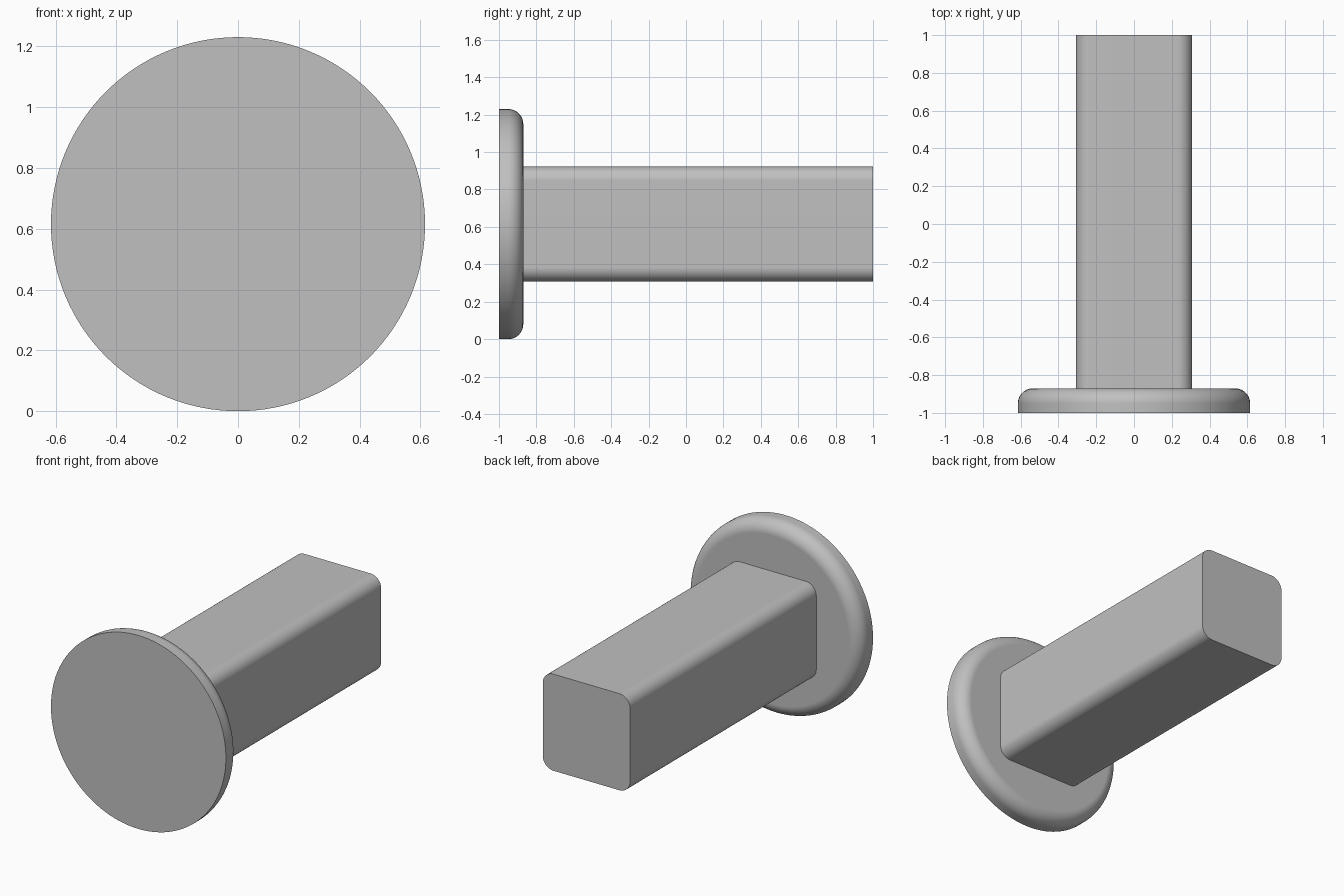
import bpy, bmesh, math
from mathutils import Matrix, Vector

cube = bpy.data.objects.get("Cube")
if cube:
    bpy.data.objects.remove(cube, do_unlink=True)

RADIUS = 0.615          # disc radius, also the height of the axis
FRONT, STEP, BACK = -1.0, -0.87, 1.0
HALF = 0.307            # half width of the bar

grey = bpy.data.materials.new("plain grey")
grey.use_nodes = True
colour = (0.53, 0.53, 0.53, 1)
grey.diffuse_color = colour
grey.node_tree.nodes["Principled BSDF"].inputs["Base Color"].default_value = colour


def finish(bm, name):
    """Turn the bmesh into a smooth-shaded object with crisp flat faces."""
    bmesh.ops.recalc_face_normals(bm, faces=bm.faces[:])
    mesh = bpy.data.meshes.new(name)
    bm.to_mesh(mesh)
    bm.free()
    obj = bpy.data.objects.new(name, mesh)
    bpy.context.collection.objects.link(obj)
    mesh.materials.append(grey)
    bpy.ops.object.select_all(action="DESELECT")
    obj.select_set(True)
    bpy.context.view_layer.objects.active = obj
    bpy.ops.object.shade_smooth_by_angle(angle=math.radians(30))
    normals = obj.modifiers.new("flat caps", "WEIGHTED_NORMAL")
    normals.keep_sharp = True
    return obj


def bevel(bm, edges, size, segments):
    bmesh.ops.bevel(bm, geom=edges, offset=size, offset_type="OFFSET",
                    segments=segments, profile=0.5, affect="EDGES")


# Round head with a sharp front rim and a rounded rear rim
bm = bmesh.new()
place = Matrix.Translation((0, (FRONT + STEP) / 2, RADIUS)) @ Matrix.Rotation(math.pi / 2, 4, "X")
bmesh.ops.create_cone(bm, cap_ends=True, segments=128, radius1=RADIUS, radius2=RADIUS,
                      depth=STEP - FRONT, matrix=place)
rear_rim = [e for e in bm.edges if all(v.co.y > STEP - 0.01 for v in e.verts)]
bevel(bm, rear_rim, 0.08, 10)
finish(bm, "round_head")

# Square bar with rounded long edges, ending in a flat back
bm = bmesh.new()
size = Vector((2 * HALF, BACK - STEP, 2 * HALF))
place = Matrix.Translation((0, (STEP + BACK) / 2, RADIUS)) @ Matrix.Diagonal(size).to_4x4()
bmesh.ops.create_cube(bm, size=1, matrix=place)
long_edges = [e for e in bm.edges if abs(e.verts[0].co.y - e.verts[1].co.y) > 1]
bevel(bm, long_edges, 0.075, 10)
finish(bm, "square_bar")
